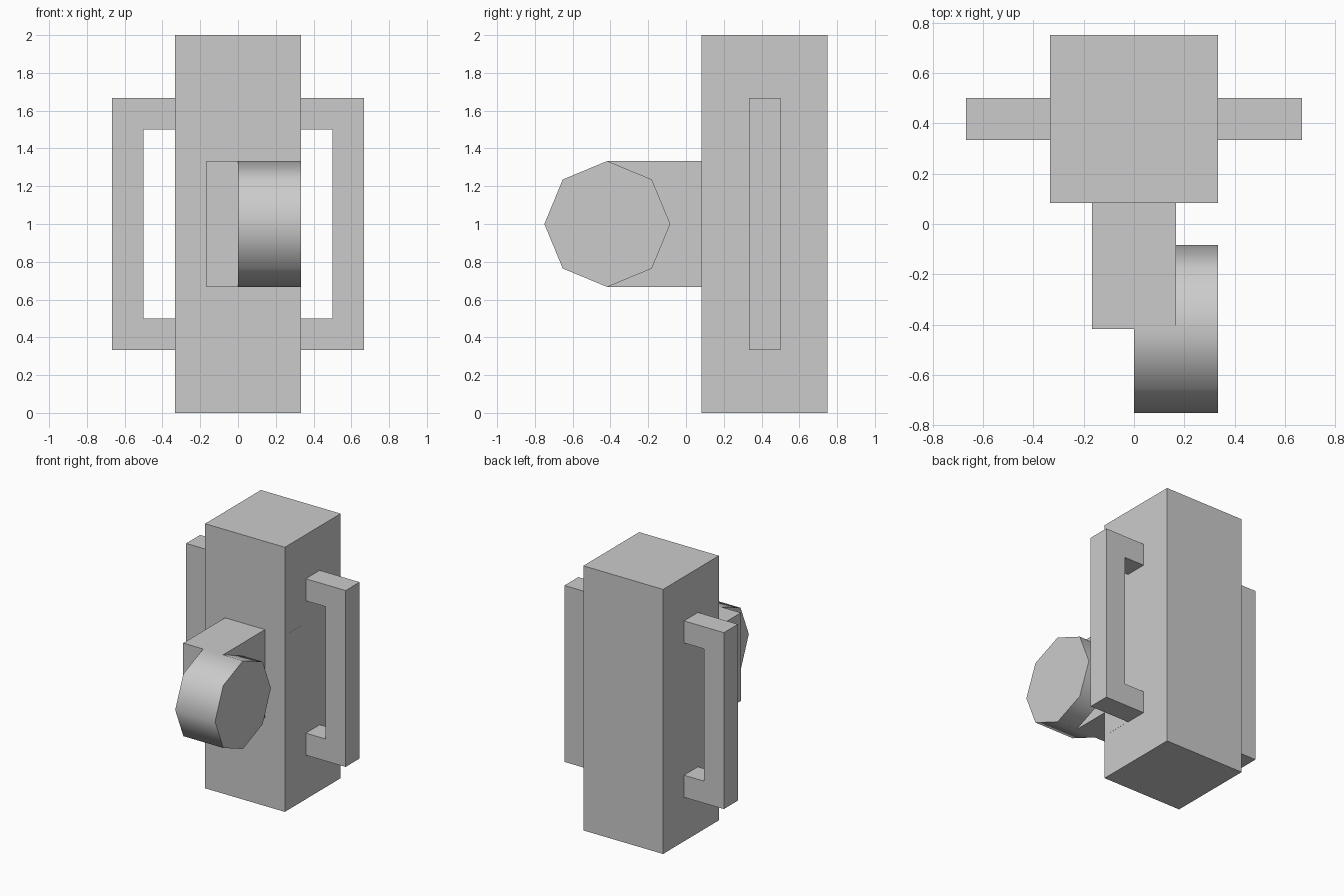
import bpy, bmesh, math
from mathutils import Matrix

if "Cube" in bpy.data.objects:
    bpy.data.objects.remove(bpy.data.objects["Cube"])

U = 1 / 6  # the model's base grid unit


def add_object(name, bm):
    bmesh.ops.recalc_face_normals(bm, faces=bm.faces)
    mesh = bpy.data.meshes.new(name)
    bm.to_mesh(mesh)
    bm.free()
    obj = bpy.data.objects.new(name, mesh)
    bpy.context.collection.objects.link(obj)
    return obj


def box(name, lo, hi):
    size = [b - a for a, b in zip(lo, hi)]
    mid = [(a + b) / 2 for a, b in zip(lo, hi)]
    bm = bmesh.new()
    bmesh.ops.create_cube(bm, size=1, matrix=Matrix.Translation(mid) @ Matrix.Diagonal((*size, 1)))
    return add_object(name, bm)


# Tall body and the block projecting from its front
box("body", (-2*U, 0.5*U, 0), (2*U, 4.5*U, 12*U))
box("front_block", (-U, -2.5*U, 4*U), (U, 0.5*U, 8*U))

# Thin panel practically flush with the right side
box("side_panel", (2*U - 0.02, 0.75*U, 2*U), (2*U + 0.001, 1.75*U, 8*U))

# C-shaped handle profile, extruded in depth and mirrored to the other side
profile = [(2, 2), (4, 2), (4, 10), (2, 10), (2, 9), (3, 9), (3, 3), (2, 3)]
bm = bmesh.new()
face = bm.faces.new([bm.verts.new((x*U, 2*U, z*U)) for x, z in profile])
ext = bmesh.ops.extrude_face_region(bm, geom=[face], use_keep_orig=True)
moved = [v for v in ext["geom"] if isinstance(v, bmesh.types.BMVert)]
bmesh.ops.translate(bm, verts=moved, vec=(0, U, 0))
handles = add_object("side_handles", bm)
handles.modifiers.new("mirror", 'MIRROR').use_axis[0] = True

# Eight-sided knob lying along x, with a smooth rim and flat caps
bm = bmesh.new()
bmesh.ops.create_cone(bm, cap_ends=True, segments=8, radius1=2*U, radius2=2*U, depth=2*U,
                      matrix=Matrix.Translation((U, -2.5*U, 6*U)) @ Matrix.Rotation(math.pi/2, 4, 'Y'))
knob = add_object("knob", bm)
bpy.context.view_layer.objects.active = knob
knob.select_set(True)
bpy.ops.object.shade_smooth_by_angle(angle=math.radians(50))
